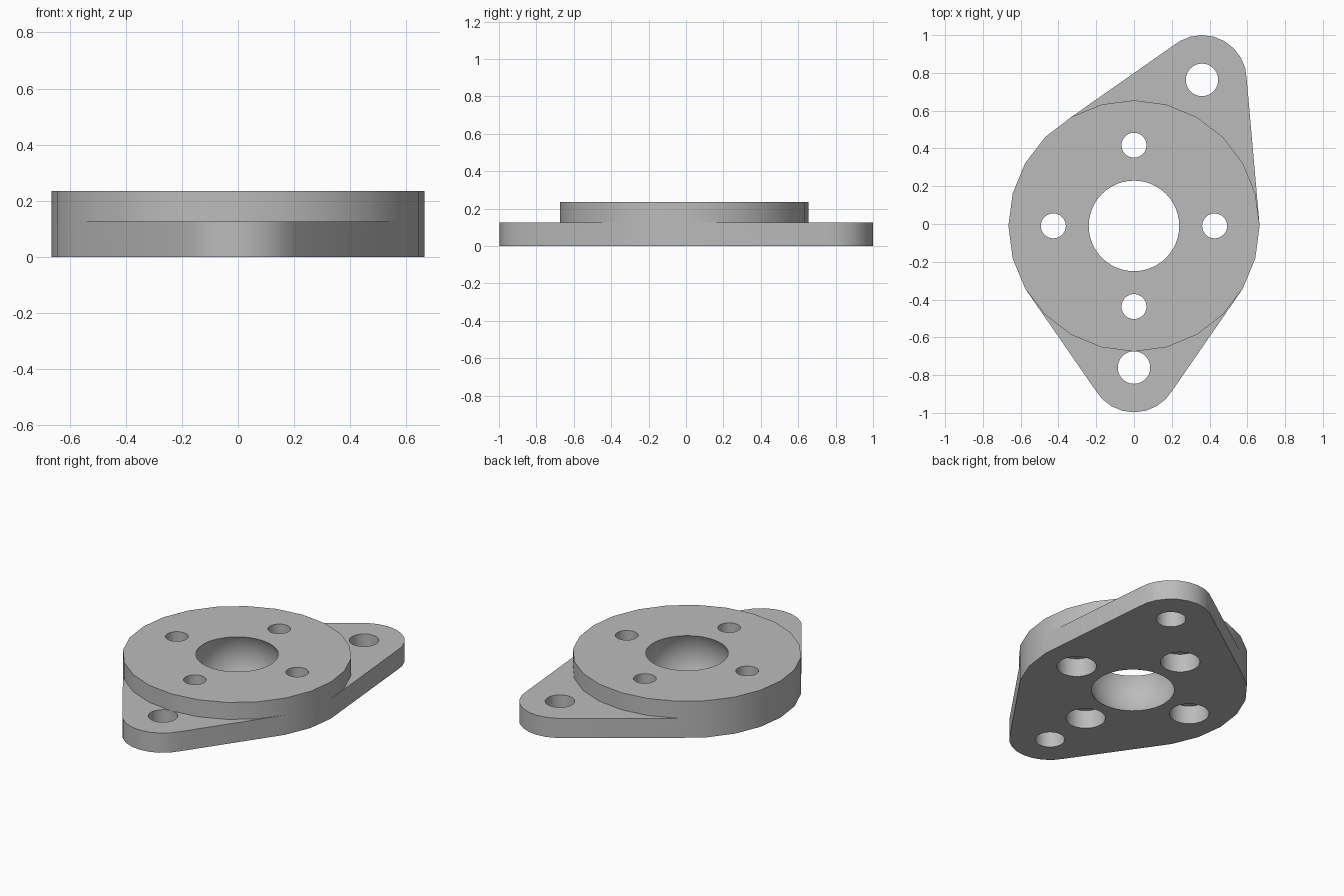
import bpy, bmesh, math
from math import cos, sin, pi

if "Cube" in bpy.data.objects:
    bpy.data.objects.remove(bpy.data.objects["Cube"], do_unlink=True)

CY = -0.01                      # disc centre in y
DISC_R, LUG_R = 0.665, 0.237
PLATE_H, TOTAL_H = 0.126, 0.235
LUGS = [(0.36, 0.763), (0, -0.76)]
BOLTS = [(0.427 * cos(a), CY + 0.427 * sin(a)) for a in (0, pi / 2, pi, 3 * pi / 2)]

grey = bpy.data.materials.new("plain grey")
grey.use_nodes = True
grey.diffuse_color = (0.5, 0.5, 0.5, 1)
grey.node_tree.nodes["Principled BSDF"].inputs["Base Color"].default_value = (0.5, 0.5, 0.5, 1)


def make(name, bm):
    bmesh.ops.recalc_face_normals(bm, faces=bm.faces)
    mesh = bpy.data.meshes.new(name)
    bm.to_mesh(mesh)
    bm.free()
    mesh.materials.append(grey)
    obj = bpy.data.objects.new(name, mesh)
    bpy.context.collection.objects.link(obj)
    return obj


def circle(x, y, r, n):
    return [(x + r * cos(2 * pi * i / n), y + r * sin(2 * pi * i / n)) for i in range(n)]


def prism(name, points, z0, z1):
    """Upright solid on the convex outline of the points."""
    bm = bmesh.new()
    for x, y in points:
        bm.verts.new((x, y, z0))
        bm.verts.new((x, y, z1))
    hull = bmesh.ops.convex_hull(bm, input=bm.verts)
    loose = {v for v in hull["geom_interior"] + hull["geom_unused"]
             if isinstance(v, bmesh.types.BMVert)}
    bmesh.ops.delete(bm, geom=list(loose), context='VERTS')
    bmesh.ops.dissolve_limit(bm, angle_limit=0.01, verts=bm.verts, edges=bm.edges)
    return make(name, bm)


def combine(body, other, operation):
    """Apply a boolean to the body and discard the helper."""
    other.hide_render = True
    mod = body.modifiers.new(operation, 'BOOLEAN')
    mod.operation, mod.object, mod.solver = operation, other, 'EXACT'
    bpy.context.view_layer.objects.active = body
    bpy.ops.object.modifier_apply(modifier=mod.name)
    bpy.data.objects.remove(other, do_unlink=True)


def drill(body, x, y, r, z0, z1, n=40):
    combine(body, prism("drill", circle(x, y, r, n), z0, z1), 'DIFFERENCE')


# Base plate: disc outline stretched around the two lugs
outline = circle(0, CY, DISC_R, 24)
for x, y in LUGS:
    outline += circle(x, y, LUG_R, 24)
flange = prism("flange_housing", outline, 0, PLATE_H)

# Raised round boss
combine(flange, prism("boss", circle(0, CY, DISC_R, 24), PLATE_H, TOTAL_H), 'UNION')

# Slightly spherical centre bore
bm = bmesh.new()
bmesh.ops.create_uvsphere(bm, u_segments=48, v_segments=32,
                          radius=math.hypot(0.24, TOTAL_H / 2))
bmesh.ops.translate(bm, verts=bm.verts, vec=(0, CY, TOTAL_H / 2))
combine(flange, make("bore_cutter", bm), 'DIFFERENCE')

# Lug holes, and bolt holes counterbored from below
for x, y in LUGS:
    drill(flange, x, y, 0.086, -0.1, 0.4)
for x, y in BOLTS:
    drill(flange, x, y, 0.066, -0.1, 0.4)
    drill(flange, x, y, 0.115, -0.1, 0.118)

# Smooth walls with crisp rims
bpy.ops.object.select_all(action='DESELECT')
flange.select_set(True)
bpy.context.view_layer.objects.active = flange
bpy.ops.object.shade_smooth_by_angle(angle=math.radians(30))
